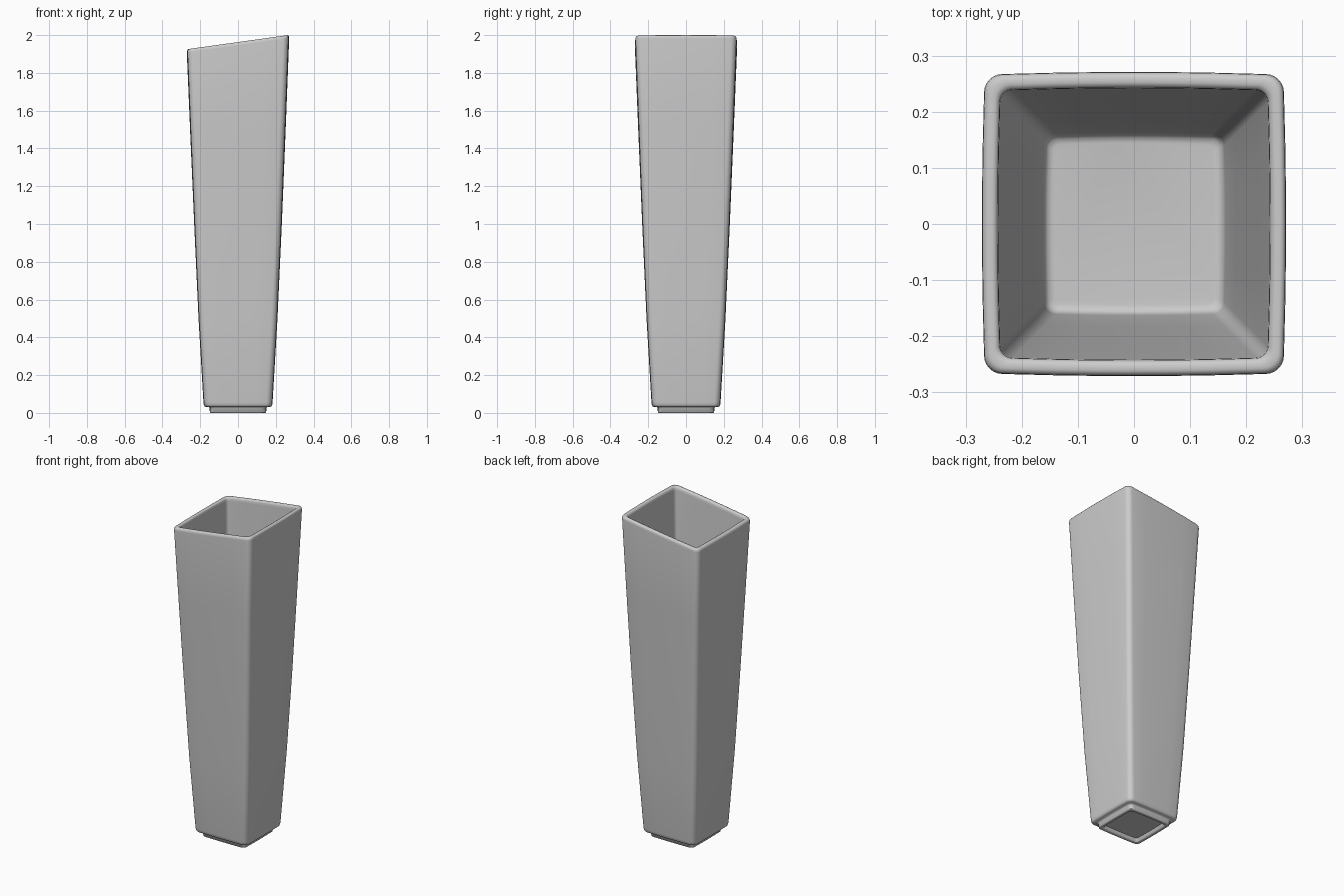
import bpy, bmesh, math

SLOPE = 0.14   # tilt of the rim along x


def section(h, r):
    """Rounded square outline with slightly bowed sides."""
    pts = []
    for q in range(4):
        a0 = q * math.pi / 2
        c, s = math.cos(a0), math.sin(a0)
        local = [(h, t * (h - r)) for t in (-0.6, -0.3, 0, 0.3, 0.6)]
        for i in range(7):
            a = i / 6 * math.pi / 2
            local.append((h - r + r * math.cos(a), h - r + r * math.sin(a)))
        pts += [(x * c - y * s, x * s + y * c) for x, y in local]
    return [(x * (1 - 0.018 * (y / h) ** 2), y * (1 - 0.018 * (x / h) ** 2))
            for x, y in pts]


# Rings: half width, height, corner radius, share of the rim tilt
rings = [
    # recess under the foot
    (0.120, 0.020, 0.012, 0), (0.126, 0.004, 0.014, 0), (0.130, 0.000, 0.016, 0),
    # foot
    (0.145, 0.000, 0.022, 0), (0.149, 0.003, 0.024, 0), (0.151, 0.027, 0.025, 0),
    (0.154, 0.031, 0.026, 0),
    # body outside
    (0.170, 0.032, 0.028, 0), (0.177, 0.035, 0.030, 0), (0.181, 0.042, 0.031, 0),
    (0.183, 0.056, 0.031, 0), (0.209, 0.500, 0.031, 0), (0.232, 1.000, 0.031, 0),
    (0.253, 1.500, 0.031, 0.5),
    # rounded rim
    (0.271, 1.945, 0.031, 1), (0.270, 1.955, 0.031, 1), (0.266, 1.961, 0.030, 1),
    (0.261, 1.963, 0.028, 1), (0.252, 1.963, 0.025, 1), (0.246, 1.960, 0.023, 1),
    (0.243, 1.954, 0.022, 1), (0.242, 1.940, 0.021, 1),
    # inside wall and floor
    (0.224, 1.500, 0.021, 0.5), (0.203, 1.000, 0.021, 0), (0.182, 0.500, 0.021, 0),
    (0.163, 0.105, 0.021, 0), (0.160, 0.090, 0.019, 0), (0.154, 0.082, 0.016, 0),
    (0.145, 0.080, 0.012, 0),
]

# Vase shell as one closed loft
bm = bmesh.new()
loops = [[bm.verts.new((x, y, z + SLOPE * x * k)) for x, y in section(h, r)]
         for h, z, r, k in rings]
n = len(loops[0])
for a, b in zip(loops, loops[1:]):
    for i in range(n):
        j = (i + 1) % n
        bm.faces.new((a[i], a[j], b[j], b[i]))
bm.faces.new(loops[0][::-1])
bm.faces.new(loops[-1])
bmesh.ops.recalc_face_normals(bm, faces=bm.faces)

mesh = bpy.data.meshes.new("square_vase")
bm.to_mesh(mesh)
bm.free()
vase = bpy.data.objects.new("square_vase", mesh)
bpy.context.collection.objects.link(vase)
bpy.context.view_layer.objects.active = vase
vase.select_set(True)
bpy.ops.object.shade_smooth_by_angle(angle=math.radians(50))
